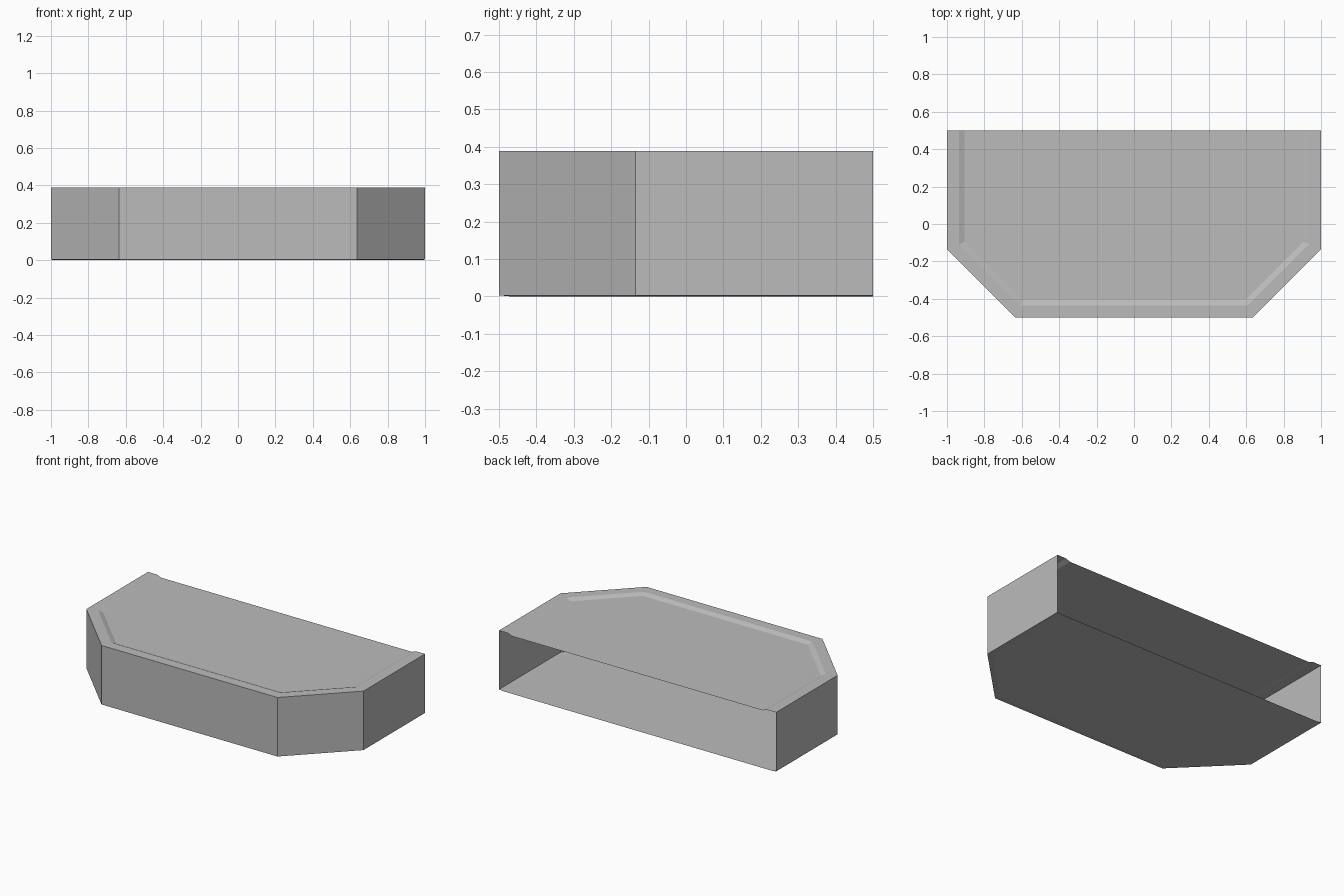
import bpy
import bmesh
import math

cube = bpy.data.objects.get("Cube")
if cube:
    bpy.data.objects.remove(cube, do_unlink=True)

HEIGHT = 0.388      # top of the rim
RECESS = 0.012      # depth of the sunken top panel
LIP = 0.003         # small rise at the edge of the underside
MITRE = math.tan(math.radians(22.5))

grey = bpy.data.materials.new("plain grey")
grey.use_nodes = True
colour = (0.5, 0.5, 0.5, 1)
grey.diffuse_color = colour
shader = next(n for n in grey.node_tree.nodes if n.type == "BSDF_PRINCIPLED")
shader.inputs["Base Color"].default_value = colour
shader.inputs["Roughness"].default_value = 0.8


def outline(inset, z):
    """Chamfered bay outline, open at the back, moved inwards by inset."""
    side = 1 - inset
    chamfer = -0.135 + inset * MITRE
    front_x = 0.635 - inset * MITRE
    half = [(side, 0.5), (side, chamfer), (front_x, -0.5 + inset)]
    left = [(-x, y, z) for x, y in half]
    right = [(x, y, z) for x, y in reversed(half)]
    return left + right


def sheet(name, rings, cap=None):
    """Join successive outlines with strips; cap fills the first or last ring."""
    bm = bmesh.new()
    loops = [[bm.verts.new(p) for p in ring] for ring in rings]
    for a, b in zip(loops, loops[1:]):
        for i in range(len(a) - 1):
            bm.faces.new((a[i], a[i + 1], b[i + 1], b[i]))
    if cap == "last":
        bm.faces.new(loops[-1])
    elif cap == "first":
        bm.faces.new(loops[0][::-1])
    mesh = bpy.data.meshes.new(name)
    bm.to_mesh(mesh)
    bm.free()
    mesh.materials.append(grey)
    obj = bpy.data.objects.new(name, mesh)
    bpy.context.collection.objects.link(obj)
    return obj


# Side, chamfer and front walls, leaving the back open
sheet("outer_walls", [outline(0, LIP), outline(0, HEIGHT)])

# Top with a flat rim, sloped step and sunken panel
sheet("top_panel", [outline(0, HEIGHT), outline(0.065, HEIGHT),
                    outline(0.095, HEIGHT - RECESS)], "last")

# Floor with a slightly raised edge
sheet("floor_panel", [outline(0.03, 0), outline(0, LIP)], "first")
